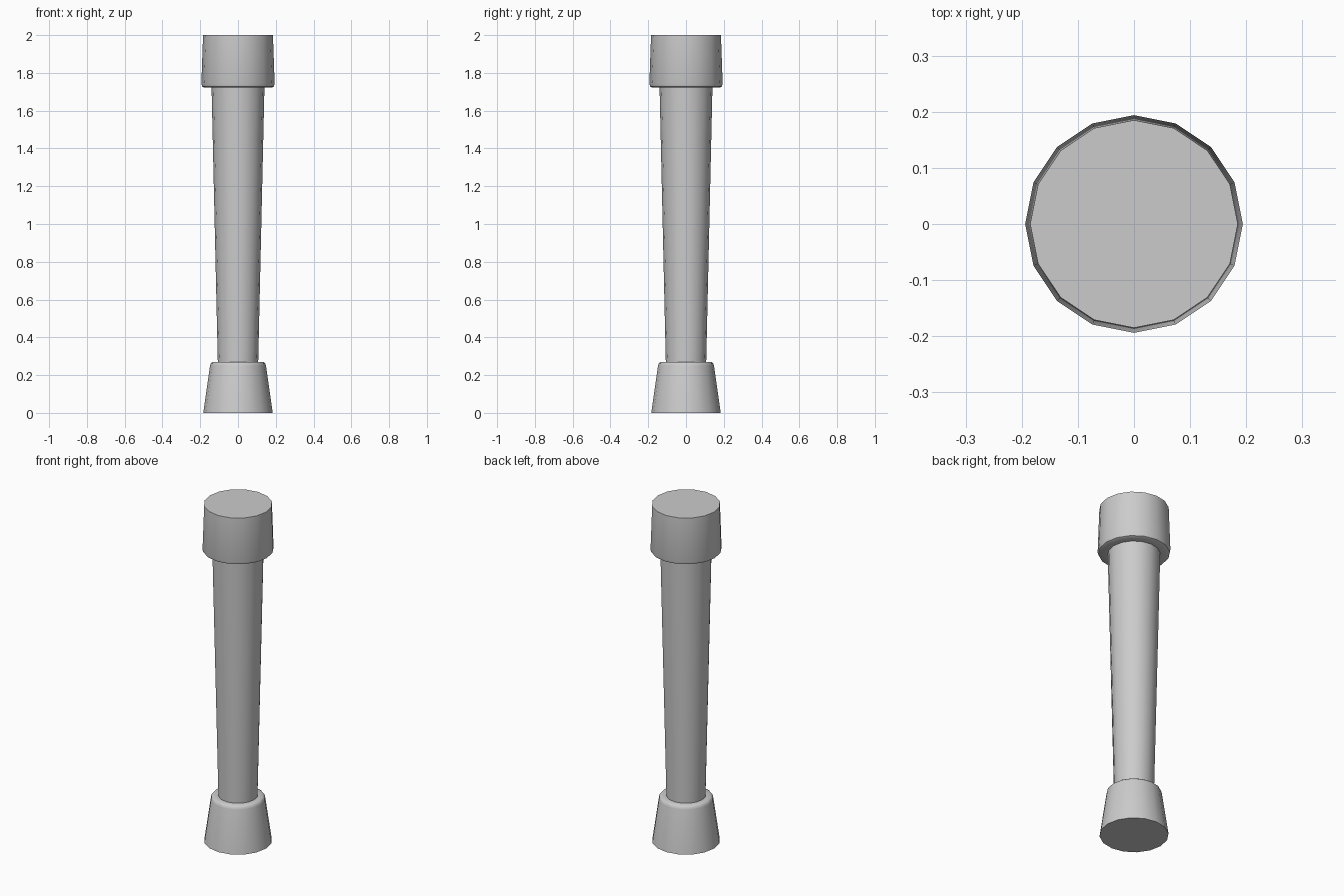
import bpy, bmesh
from math import sin, cos, tau, radians

if "Cube" in bpy.data.objects:
    bpy.data.objects.remove(bpy.data.objects["Cube"])

SIDES = 16


def lathe(name, profile, cap_start=False, cap_end=False):
    """Revolve (radius, z) points around z, optionally closing the ends."""
    bm = bmesh.new()
    rings = [[bm.verts.new((r * cos(tau * i / SIDES), r * sin(tau * i / SIDES), z))
              for i in range(SIDES)] for r, z in profile]
    for low, high in zip(rings, rings[1:]):
        for i in range(SIDES):
            j = (i + 1) % SIDES
            bm.faces.new((low[i], low[j], high[j], high[i]))
    if cap_start:
        bm.faces.new(rings[0][::-1])
    if cap_end:
        bm.faces.new(rings[-1])
    mesh = bpy.data.meshes.new(name)
    bm.to_mesh(mesh)
    bm.free()
    obj = bpy.data.objects.new(name, mesh)
    bpy.context.collection.objects.link(obj)
    bpy.ops.object.select_all(action='DESELECT')
    obj.select_set(True)
    bpy.context.view_layer.objects.active = obj
    bpy.ops.object.shade_smooth_by_angle(angle=radians(40))
    return obj


# Flared foot with a rounded shoulder
lathe("foot", [(0.184, 0), (0.148, 0.25), (0.144, 0.263), (0.135, 0.27),
               (0.107, 0.27)], cap_start=True)

# Shaft widening towards the top
lathe("shaft", [(0.107, 0.27), (0.14, 1.723)])

# Head with a rounded lower rim
lathe("head", [(0.14, 1.723), (0.18, 1.723), (0.19, 1.728), (0.194, 1.742),
               (0.185, 2.0)], cap_end=True)
